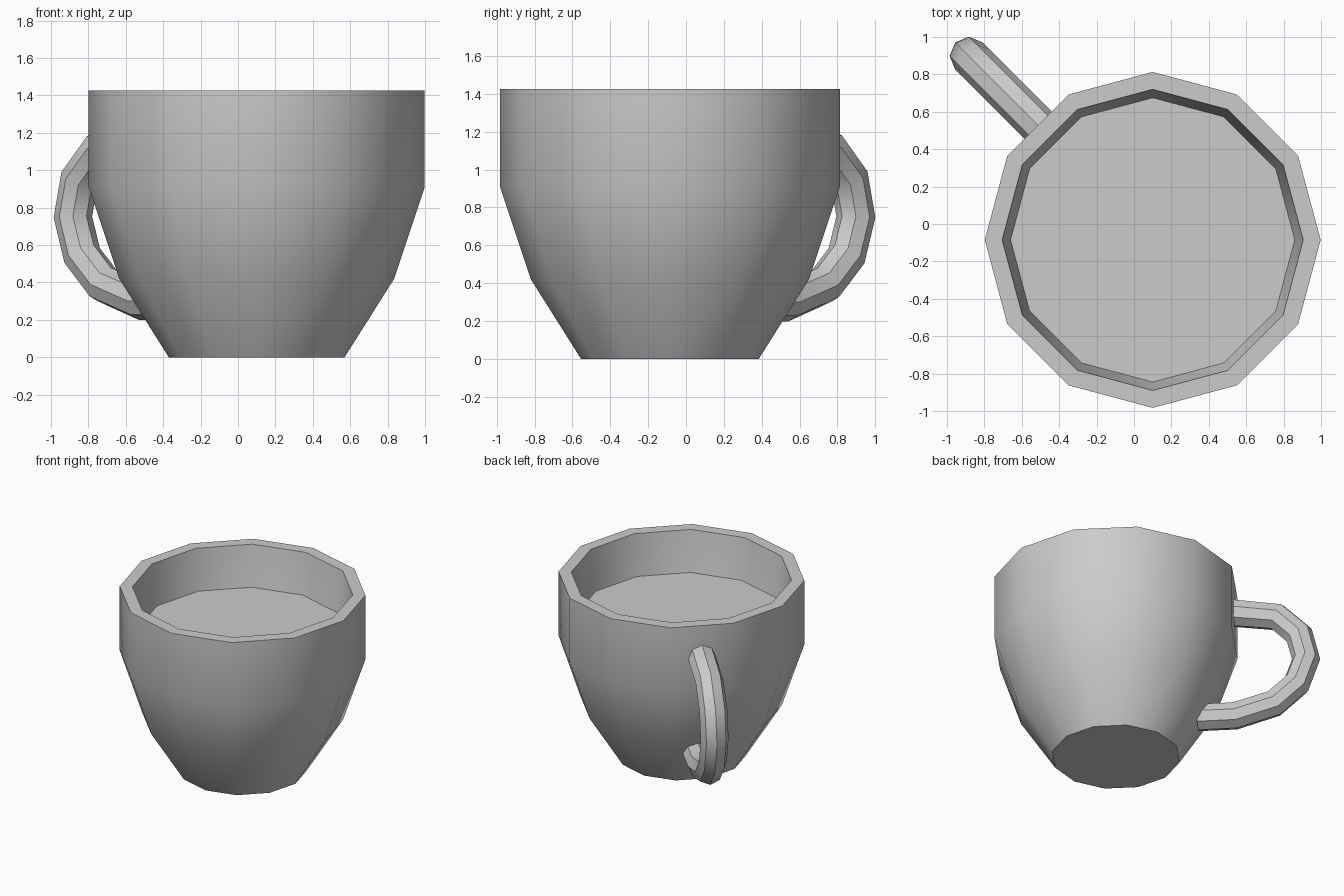
import bpy, bmesh, math
from mathutils import Vector

if "Cube" in bpy.data.objects:
    bpy.data.objects.remove(bpy.data.objects["Cube"])

SIDES = 12
CENTRE = Vector((0.10, -0.085, 0))

grey = bpy.data.materials.new("plain_grey")
grey.use_nodes = True
colour = (0.6, 0.6, 0.6, 1)
grey.diffuse_color = colour
grey.node_tree.nodes["Principled BSDF"].inputs["Base Color"].default_value = colour


def finish(obj):
    """Smooth the object, keeping its hard edges."""
    bpy.ops.object.select_all(action="DESELECT")
    obj.select_set(True)
    bpy.context.view_layer.objects.active = obj
    bpy.ops.object.shade_smooth_by_angle(angle=math.radians(40))


def lathe(name, profile, caps):
    """Turn a (radius, height) profile about the cup axis and cap chosen rings."""
    bm = bmesh.new()
    rings = []
    for radius, z in profile:
        rings.append([bm.verts.new((radius * math.cos(math.tau * i / SIDES),
                                    radius * math.sin(math.tau * i / SIDES), z))
                      for i in range(SIDES)])
    for low, high in zip(rings, rings[1:]):
        for i in range(SIDES):
            j = (i + 1) % SIDES
            bm.faces.new((low[i], low[j], high[j], high[i]))
    for c in caps:
        bm.faces.new(rings[c])
    if len(rings) > 1:
        bmesh.ops.recalc_face_normals(bm, faces=bm.faces[:])
    mesh = bpy.data.meshes.new(name)
    bm.to_mesh(mesh)
    bm.free()
    mesh.materials.append(grey)
    obj = bpy.data.objects.new(name, mesh)
    obj.location = CENTRE
    bpy.context.collection.objects.link(obj)
    finish(obj)
    return obj


# Cup wall: outside from the foot up, over the rim, then down inside
lathe("cup", [(0.47, 0), (0.735, 0.42), (0.898, 0.91), (0.898, 1.425),
              (0.805, 1.425), (0.757, 1.08), (0.62, 0.45), (0.40, 0.1)], (0, -1))

# Drink surface
lathe("drink", [(0.76, 1.10)], (0,))

# Handle: a round tube bent in a vertical plane on the back corner
path = [(0.82, 1.17), (1.18, 1.115), (1.34, 0.955), (1.39, 0.75),
        (1.32, 0.545), (1.155, 0.39), (0.87, 0.30), (0.60, 0.30)]
curve = bpy.data.curves.new("handle", "CURVE")
curve.dimensions = "3D"
curve.bevel_depth = 0.103
curve.bevel_resolution = 2
curve.use_fill_caps = True
spline = curve.splines.new("POLY")
spline.points.add(len(path) - 1)
outward = Vector((-1, 1, 0)).normalized()
for point, (reach, z) in zip(spline.points, path):
    point.co = (*(outward * reach + Vector((0, 0, z))), 1)
handle = bpy.data.objects.new("handle", curve)
handle.location = CENTRE
bpy.context.collection.objects.link(handle)
bpy.ops.object.select_all(action="DESELECT")
handle.select_set(True)
bpy.context.view_layer.objects.active = handle
bpy.ops.object.convert(target="MESH")
handle = bpy.context.view_layer.objects.active
handle.data.materials.clear()
handle.data.materials.append(grey)
finish(handle)
